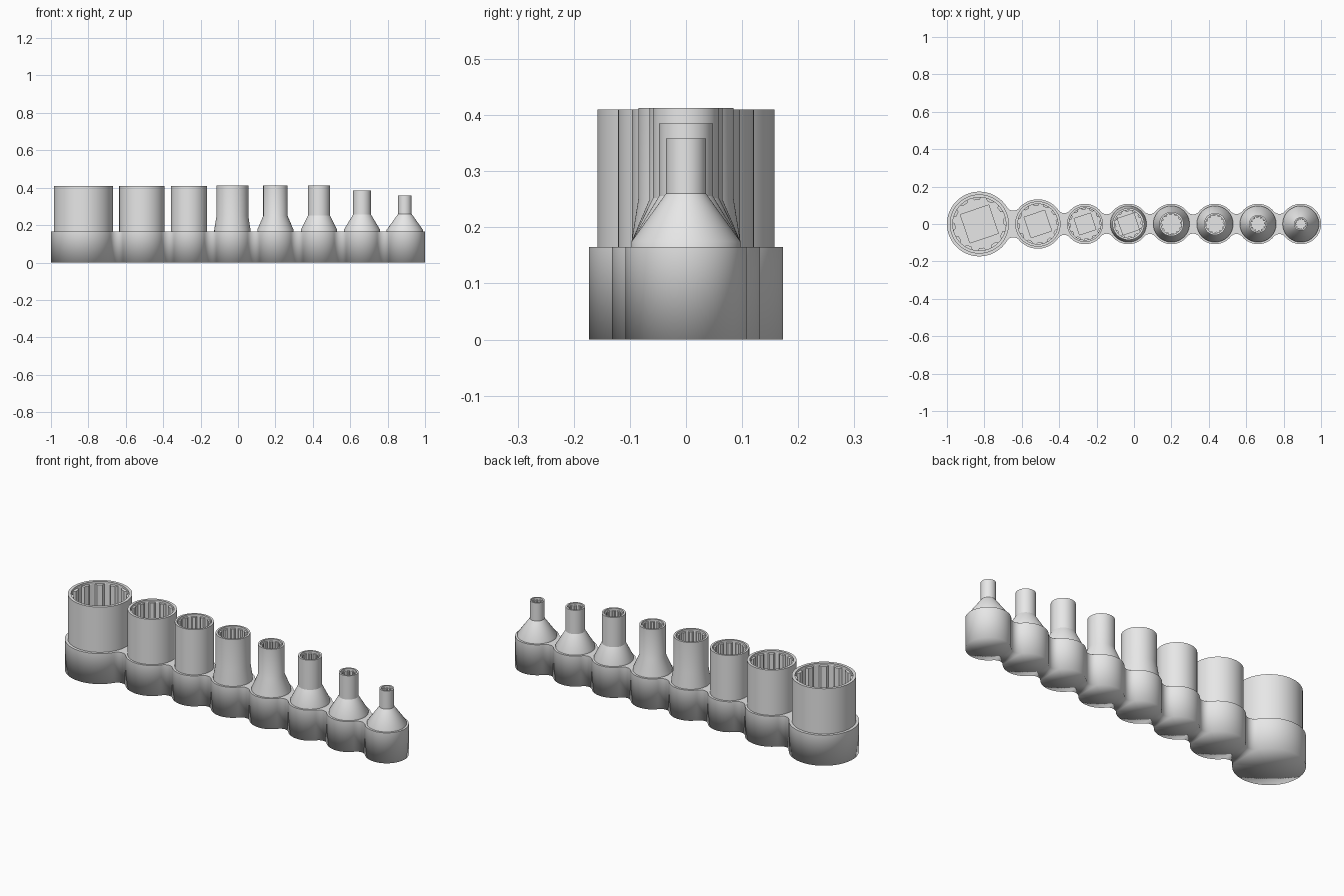
import bpy, bmesh, math

if "Cube" in bpy.data.objects:
    bpy.data.objects.remove(bpy.data.objects["Cube"])

steel = bpy.data.materials.new("satin_grey")
steel.diffuse_color = (0.8, 0.8, 0.8, 1)
steel.use_nodes = True
steel.node_tree.nodes["Principled BSDF"].inputs["Base Color"].default_value = steel.diffuse_color

N = 96          # segments round each socket
BASE_H = 0.165  # height of the holder rail
FILLET = 0.04   # radius of the necks between cups


def finish(name, bm, is_sharp):
    bmesh.ops.recalc_face_normals(bm, faces=bm.faces)
    for f in bm.faces:
        f.smooth = True
    for e in bm.edges:
        e.smooth = not is_sharp(e)
    me = bpy.data.meshes.new(name)
    bm.to_mesh(me)
    bm.free()
    me.materials.append(steel)
    ob = bpy.data.objects.new(name, me)
    bpy.context.collection.objects.link(ob)
    return ob


# centre x, cup radius, socket radius, top z, shoulder z (None = straight),
# inner radius, rib radius, half side of drive square (None = plain floor)
SOCKETS = [
    (-0.827, 0.173, 0.158, 0.410, None, 0.142, 0.129, 0.080),
    (-0.514, 0.132, 0.121, 0.410, None, 0.107, 0.097, 0.058),
    (-0.262, 0.108, 0.096, 0.410, None, 0.085, 0.076, 0.046),
    (-0.030, 0.108, 0.085, 0.413, 0.250, 0.074, 0.066, 0.046),
    (0.200, 0.108, 0.065, 0.413, 0.250, 0.055, 0.048, None),
    (0.433, 0.108, 0.059, 0.413, 0.252, 0.049, 0.042, None),
    (0.663, 0.108, 0.048, 0.385, 0.256, 0.039, 0.033, None),
    (0.892, 0.108, 0.036, 0.358, 0.260, 0.028, 0.023, None),
]


def circle(r):
    return lambda i: r


def splines(r_out, r_in):
    # twelve ribs: three of every eight segments stand inward
    return lambda i: r_in if i % 8 in (0, 1, 2, 3) else r_out


def square(h):
    # square turned by five segments (18.75 degrees)
    def r(i):
        a = 2 * math.pi * (i - 5) / N
        return h / max(abs(math.cos(a)), abs(math.sin(a)))
    return r


def socket(name, cx, r, top, shoulder, r_in, r_rib, drive):
    bottom = BASE_H - 0.03
    if shoulder:
        rows = [(circle(0.097), bottom), (circle(0.097), 0.175), (circle(r), shoulder)]
    else:
        rows = [(circle(r), bottom)]
    floor = 0.26
    star = splines(r_in, r_rib)
    rows += [(circle(r), top), (circle(r_in), top), (circle(r_in + 0.0005), top - 0.012),
             (star, top - 0.013), (star, floor)]
    if drive:
        rows += [(square(drive), floor), (square(drive), 0.18)]
    bm = bmesh.new()
    rings = []
    for rad, z in rows:
        rings.append([bm.verts.new((cx + rad(i) * math.cos(2 * math.pi * i / N),
                                    rad(i) * math.sin(2 * math.pi * i / N), z))
                      for i in range(N)])
    for a, b in zip(rings, rings[1:]):
        for i in range(N):
            j = (i + 1) % N
            bm.faces.new((a[i], a[j], b[j], b[i]))
    bm.faces.new(rings[0][::-1])
    bm.faces.new(rings[-1])
    limit = math.radians(25)

    def sharp(e):
        if all(abs(v.co.z - 0.175) < 1e-4 for v in e.verts):
            return False  # the foot of the cone blends softly
        return e.calc_face_angle(0) > limit
    finish(name, bm, sharp)


# Holder rail: round cups joined by filleted necks
def rail():
    # fillet circle centre between each pair of neighbouring cups (front side)
    fillets = []
    for a, b in zip(SOCKETS, SOCKETS[1:]):
        d, ra, rb = b[0] - a[0], a[1] + FILLET, b[1] + FILLET
        x = (d * d + ra * ra - rb * rb) / (2 * d)
        fillets.append((a[0] + x, -math.sqrt(ra * ra - x * x)))

    lower, cups = [], []
    for k, s in enumerate(SOCKETS):
        cx, r = s[0], s[1]
        a0, a1 = -math.pi, 0.0
        if k > 0:
            fx, fy = fillets[k - 1]
            a0 = math.atan2(fy, fx - cx)
        if k < len(fillets):
            fx, fy = fillets[k]
            a1 = math.atan2(fy, fx - cx)
        first = len(lower)
        for i in range(33):
            a = a0 + (a1 - a0) * i / 32
            lower.append((cx + r * math.cos(a), r * math.sin(a)))
        cups.append((first, len(lower) - 1))
        if k < len(fillets):
            nx = SOCKETS[k + 1][0]
            b0 = math.atan2(-fy, cx - fx)
            b1 = math.atan2(-fy, nx - fx)
            for i in range(1, 8):
                b = b0 + (b1 - b0) * i / 8
                lower.append((fx + FILLET * math.cos(b), fy + FILLET * math.sin(b)))

    n = len(lower)
    bm = bmesh.new()

    def loop(z):
        front = [bm.verts.new((x, y, z)) for x, y in lower]
        back = [front[0]] + [bm.verts.new((x, -y, z)) for x, y in lower[1:-1]] + [front[-1]]
        return front, back

    lf, lb = loop(0)
    hf, hb = loop(BASE_H)
    for i in range(n - 1):
        bm.faces.new((lf[i], lf[i + 1], hf[i + 1], hf[i]))
        bm.faces.new((lb[i + 1], lb[i], hb[i], hb[i + 1]))
    bm.faces.new(hf + hb[-2:0:-1])
    # underside: a fan under each cup, strips under the necks
    for k, (i0, i1) in enumerate(cups):
        c = bm.verts.new((SOCKETS[k][0], 0, 0))
        ring = lf[i0:i1 + 1] + lb[i0:i1 + 1][::-1]
        ring = [v for i, v in enumerate(ring) if v is not ring[i - 1]]
        for i, v in enumerate(ring):
            bm.faces.new((c, ring[i - 1], v))
        if k + 1 < len(cups):
            for i in range(i1, cups[k + 1][0]):
                bm.faces.new((lf[i], lf[i + 1], lb[i + 1], lb[i]))
    # only the upper rim is crisp, the underside shades softly into the walls
    finish("holder_rail", bm,
           lambda e: all(v.co.z > BASE_H - 0.001 for v in e.verts))


rail()
for k, (cx, cup, r, top, sh, r_in, r_rib, drive) in enumerate(SOCKETS):
    socket("socket_%d" % (k + 1), cx, r, top, sh, r_in, r_rib, drive)
